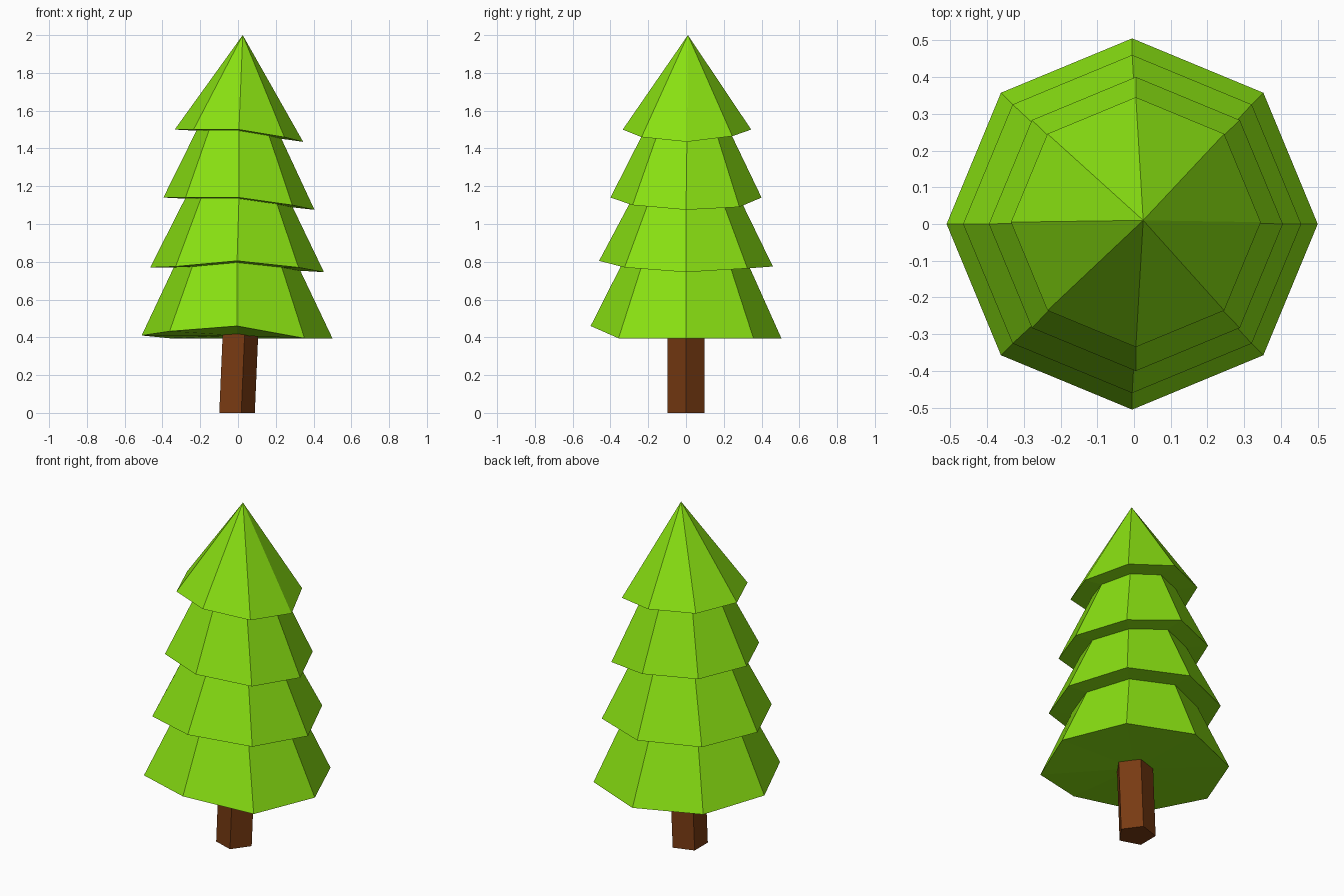
import bpy, bmesh
from math import cos, sin, pi

default = bpy.data.objects.get("Cube")
if default:
    bpy.data.objects.remove(default, do_unlink=True)


def make_material(name, color):
    mat = bpy.data.materials.new(name)
    mat.use_nodes = True
    mat.diffuse_color = color
    mat.node_tree.nodes["Principled BSDF"].inputs["Base Color"].default_value = color
    return mat


def ring(bm, radius, heights, cx=0.0, cy=0.0):
    """Regular polygon of vertices, one height per corner, starting at +x."""
    n = len(heights)
    return [bm.verts.new((cx + radius * cos(2 * pi * i / n),
                          cy + radius * sin(2 * pi * i / n), z))
            for i, z in enumerate(heights)]


def bridge(bm, upper, lower):
    for i in range(len(upper)):
        j = (i + 1) % len(upper)
        bm.faces.new((upper[i], lower[i], lower[j], upper[j]))


def fan(bm, centre, loop):
    tip = bm.verts.new(centre)
    for i in range(len(loop)):
        bm.faces.new((tip, loop[i], loop[(i + 1) % len(loop)]))


def finish(bm, name, mat):
    bmesh.ops.recalc_face_normals(bm, faces=bm.faces)
    mesh = bpy.data.meshes.new(name)
    bm.to_mesh(mesh)
    bm.free()
    mesh.materials.append(mat)
    obj = bpy.data.objects.new(name, mesh)
    bpy.context.collection.objects.link(obj)
    return obj


green = make_material("leaf green", (0.25, 0.75, 0.006, 1))
brown = make_material("bark brown", (0.188, 0.043, 0.006, 1))

# Foliage tiers: rim radius, rim centre, neck radius below, rim corner heights
tiers = [
    (0.34, 0.005, 0.005, 0.225, (1.435, 1.465, 1.5, 1.5, 1.5, 1.5, 1.5, 1.46)),
    (0.4, 0.005, 0.0, 0.285, (1.075, 1.09, 1.14, 1.14, 1.14, 1.14, 1.14, 1.10)),
    (0.46, -0.005, 0.0, 0.335, (0.745, 0.765, 0.775, 0.77, 0.77, 0.775, 0.805, 0.77)),
    (0.505, -0.005, 0.0, None, (0.395, 0.395, 0.395, 0.395, 0.41, 0.432, 0.46, 0.395)),
]

bm = bmesh.new()
neck = None
for radius, cx, cy, neck_radius, heights in tiers:
    rim = ring(bm, radius, heights, cx, cy)
    if neck is None:
        fan(bm, (0.025, 0.01, 2.0), rim)
    else:
        bridge(bm, neck, rim)
    middle = sum(heights) / len(heights)
    if neck_radius:
        # The underside runs almost flat from the rim in to the next tier
        inset = 1 - neck_radius / radius
        neck = ring(bm, neck_radius,
                    [z + (middle - z) * inset for z in heights], cx, cy)
        bridge(bm, rim, neck)
    else:
        fan(bm, (cx, cy, middle), rim)
finish(bm, "foliage", green)

# Five-sided trunk, leaning slightly
bm = bmesh.new()
top = ring(bm, 0.104, [0.44] * 5, 0.004)
foot = ring(bm, 0.104, [0.0] * 5, -0.015)
bridge(bm, top, foot)
bm.faces.new(top)
bm.faces.new(foot)
finish(bm, "trunk", brown)
